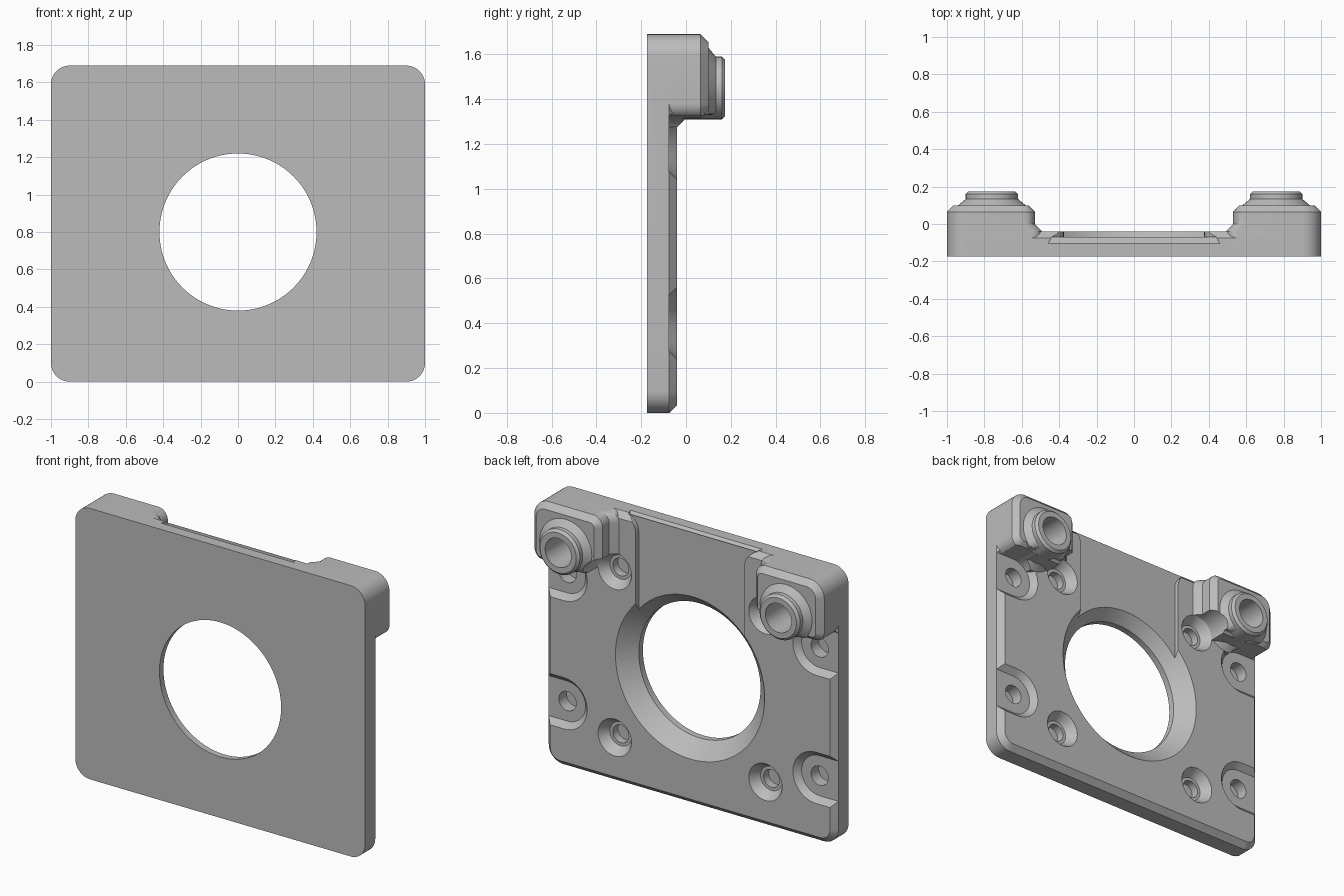
import bpy, bmesh, math

cube = bpy.data.objects.get("Cube")
if cube:
    bpy.data.objects.remove(cube, do_unlink=True)

grey = bpy.data.materials.new("neutral grey")
grey.use_nodes = True
COLOUR = (0.5, 0.5, 0.5, 1)
grey.diffuse_color = COLOUR
grey.node_tree.nodes["Principled BSDF"].inputs["Base Color"].default_value = COLOUR


def rounded(x0, x1, z0, z1, radii, n=10):
    """Rounded rectangle; radii start at the low corner, counterclockwise."""
    pts = []
    for i, (cx, cz, sx, sz) in enumerate(((x0, z0, 1, 1), (x1, z0, -1, 1),
                                          (x1, z1, -1, -1), (x0, z1, 1, -1))):
        r = radii[i]
        for k in range(n + 1):
            a = math.pi * (1 + i / 2 + k / n / 2)
            pts.append((cx + sx * r + r * math.cos(a), cz + sz * r + r * math.sin(a)))
    return pts


def circle(cx, cz, r, n=64, floor=-9):
    return [(cx + r * math.cos(math.tau * k / n),
             max(floor, cz + r * math.sin(math.tau * k / n))) for k in range(n)]


def loft(name, sections, side=1):
    """Closed solid through (y, outline) sections; side -1 mirrors it in x."""
    bm = bmesh.new()
    rings = [[bm.verts.new((side * x, y, z)) for x, z in pts] for y, pts in sections]
    for a, b in zip(rings, rings[1:]):
        for i in range(len(a)):
            j = (i + 1) % len(a)
            bm.faces.new((a[i], a[j], b[j], b[i]))
    bm.faces.new(rings[0])
    bm.faces.new(rings[-1])
    bmesh.ops.remove_doubles(bm, verts=bm.verts, dist=1e-5)
    bmesh.ops.recalc_face_normals(bm, faces=bm.faces)
    mesh = bpy.data.meshes.new(name)
    bm.to_mesh(mesh)
    bm.free()
    mesh.materials.append(grey)
    ob = bpy.data.objects.new(name, mesh)
    bpy.context.collection.objects.link(ob)
    return ob


def turned(name, cx, cz, profile, side=1, n=64):
    return loft(name, [(y, circle(cx, cz, r, n)) for y, r in profile], side)


def combine(base, tool, operation):
    mod = base.modifiers.new(tool.name, "BOOLEAN")
    mod.operation, mod.solver, mod.object = operation, "EXACT", tool
    bpy.context.view_layer.objects.active = base
    bpy.ops.object.modifier_apply(modifier=mod.name)
    bpy.data.objects.remove(tool, do_unlink=True)


TOP = 1.69
FRONT, RIM, BACK = -0.175, -0.075, -0.04
BEVEL = 0.035

# Base plate with a bevelled back edge
full = rounded(-1, 1, 0, TOP, [0.1] * 4)
inset = rounded(-1 + BEVEL, 1 - BEVEL, BEVEL, TOP - BEVEL, [0.1 - BEVEL] * 4)
plate = loft("mounting_plate", [(FRONT, full), (RIM, full), (BACK, inset)])

# Side pockets, open at the plate edge
def pocket(r, z):
    return rounded(0.87 - r, 1.2, z - r, z + r, [r, 0, 0, r])

for side in (1, -1):
    for z in (0.4, 1.2):
        combine(plate, loft("pocket", [(RIM, pocket(0.125, z)), (BACK, pocket(0.16, z)),
                                       (0, pocket(0.16, z))], side), "DIFFERENCE")

# Corner blocks carrying the tubular stubs
SX, SZ, SR = 0.76, 1.45, 0.14

def block(x0, grow=0):
    return rounded(x0 + grow, 1 - grow, 1.315 + grow, TOP - grow,
                   [0.065 - grow, 0.065 - grow, 0.1 - grow, 0.065 - grow])

for side in (1, -1):
    combine(plate, loft("corner_block", [
        (-0.15, block(0.49)), (BACK, block(0.49)), (0, block(0.53)),
        (0.065, block(0.53)), (0.1, block(0.53, BEVEL))], side), "UNION")
    combine(plate, turned("stub", SX, SZ, [
        (-0.15, 0.175), (BACK, 0.175), (-0.005, SR), (0.16, SR), (0.175, 0.125)], side), "UNION")
    combine(plate, loft("collar", [
        (0.05, circle(SX, SZ, 0.18, floor=1.33)), (0.1, circle(SX, SZ, 0.18, floor=1.33)),
        (0.135, circle(SX, SZ, SR - 0.002, floor=1.33))], side), "UNION")

# Central opening with a wide conical seat
combine(plate, turned("opening", 0, 0.8, [
    (-0.3, 0.42), (-0.135, 0.42), (BACK, 0.515), (0, 0.555)], n=96), "DIFFERENCE")

# Shallow channel above the opening, flared at the top edge
arc = [(0.475 - 0.1 * math.cos(a), 1.59 + 0.1 * math.sin(a))
       for a in (math.pi / 2 * k / 8 for k in range(9))]
half = [(0.375, 1.0)] + arc + [(0.475, 1.75)]
channel = half + [(-x, z) for x, z in reversed(half)]
combine(plate, loft("channel", [(-0.07, channel), (0.05, channel)]), "DIFFERENCE")
low, high = TOP - BEVEL, 1.8
combine(plate, loft("channel_bevel", [
    (-0.105, [(-0.46, TOP), (0.46, TOP), (0.46, high), (-0.46, high)]),
    (-0.07, [(-0.44, low), (0.44, low), (0.44, high), (-0.44, high)])]), "DIFFERENCE")

# Screw holes, with tool clearance past the corner blocks
for side in (1, -1):
    for z in (0.28, 1.32):
        combine(plate, turned("screw_hole", 0.52, z, [
            (-0.15, 0.055), (-0.1, 0.055), (-0.1, 0.075), (BACK, 0.115), (0.3, 0.115)],
            side, 40), "DIFFERENCE")
    for z in (0.4, 1.2):
        combine(plate, turned("side_hole", 0.87, z, [(-0.15, 0.06), (0.3, 0.06)],
                              side, 32), "DIFFERENCE")
    combine(plate, loft("pocket_clearance", [(RIM, pocket(0.125, 1.2)),
                                             (0.3, pocket(0.125, 1.2))], side), "DIFFERENCE")
    combine(plate, turned("stub_bore", SX, SZ, [(-0.12, 0.09), (0.3, 0.09)], side), "DIFFERENCE")

# Smooth curved walls, crisp edges
bpy.ops.object.select_all(action="DESELECT")
plate.select_set(True)
bpy.context.view_layer.objects.active = plate
bpy.ops.object.shade_smooth_by_angle(angle=math.radians(25))
